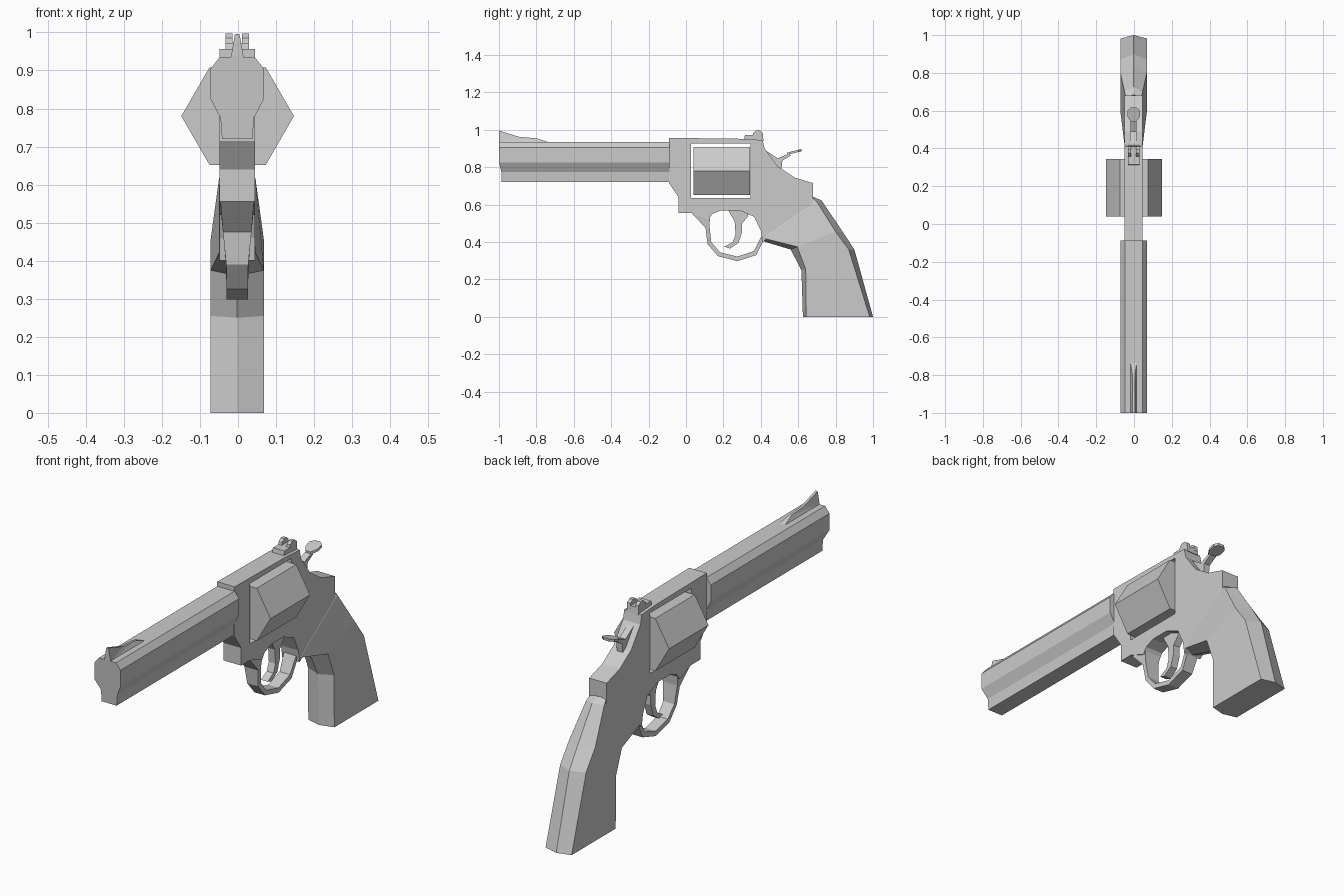
import bpy
import bmesh
from mathutils import Vector

if "Cube" in bpy.data.objects:
    bpy.data.objects.remove(bpy.data.objects["Cube"], do_unlink=True)

GREY = (0.6, 0.6, 0.6, 1)
steel = bpy.data.materials.new("plain grey")
steel.use_nodes = True
steel.diffuse_color = GREY
steel.node_tree.nodes["Principled BSDF"].inputs["Base Color"].default_value = GREY

MID = -0.002  # centre plane of the body


def finish(name, bm):
    bmesh.ops.recalc_face_normals(bm, faces=bm.faces)
    mesh = bpy.data.meshes.new(name)
    bm.to_mesh(mesh)
    bm.free()
    mesh.materials.append(steel)
    obj = bpy.data.objects.new(name, mesh)
    bpy.context.collection.objects.link(obj)
    return obj


def plate(name, outline, half, hole=None, x=MID):
    """Side outline of (y, z) points widened to both sides; half may vary with (y, z)."""
    width = half if callable(half) else lambda y, z: half
    bm = bmesh.new()
    for loop in [outline] + ([hole] if hole else []):
        verts = [bm.verts.new((0, y, z)) for y, z in loop]
        for a, b in zip(verts, verts[1:] + verts[:1]):
            bm.edges.new((a, b))
    bmesh.ops.triangle_fill(bm, use_beauty=True, edges=bm.edges[:], normal=(1, 0, 0))
    near = bm.verts[:]
    out = bmesh.ops.extrude_face_region(bm, geom=bm.faces[:], use_keep_orig=True)
    far = [v for v in out["geom"] if isinstance(v, bmesh.types.BMVert)]
    for side, verts in ((-1, near), (1, far)):
        for v in verts:
            v.co.x = x + side * width(v.co.y, v.co.z)
    return finish(name, bm)


def loft(name, rings):
    bm = bmesh.new()
    rows = [[bm.verts.new(p) for p in ring] for ring in rings]
    for a, b in zip(rows, rows[1:]):
        for i in range(len(a)):
            j = (i + 1) % len(a)
            bm.faces.new((a[i], a[j], b[j], b[i]))
    bm.faces.new(rows[0])
    bm.faces.new(rows[-1])
    return finish(name, bm)


# Frame with the cylinder window
frame = [(-0.09, 0.957), (0.30, 0.952), (0.41, 0.945), (0.42, 0.90), (0.49, 0.805),
         (0.58, 0.745), (0.68, 0.715), (0.68, 0.59), (0.41, 0.40), (0.40, 0.46),
         (0.365, 0.535), (0.285, 0.57), (0.19, 0.57), (0.14, 0.55), (0.12, 0.52),
         (0.03, 0.555), (-0.04, 0.555), (-0.04, 0.64), (-0.09, 0.715)]
window = [(0.028, 0.635), (0.345, 0.635), (0.345, 0.928), (0.028, 0.928)]
plate("frame", frame, 0.047, hole=window)

# Barrel with a narrow underlug
half_section = [(0.046, 0.935), (0.07, 0.905), (0.07, 0.825), (0.044, 0.775), (0.04, 0.72)]
section = half_section + [(-x, z) for x, z in reversed(half_section)]
loft("barrel", [[(MID + x, -1 + (0.013 if z < 0.8 else 0), z) for x, z in section],
                [(MID + x, -0.088, z) for x, z in section]])

# Six-sided cylinder
hexagon = [(0.148, 0.78), (0.074, 0.908), (-0.074, 0.908),
           (-0.148, 0.78), (-0.074, 0.652), (0.074, 0.652)]
loft("cylinder", [[(x - 0.001, y, z) for x, z in hexagon] for y in (0.04, 0.343)])


# Grip, lofted between slanted sections with a ridge at front and back
def grip_ring(half, front_ridge, front_edge, back_edge, back_ridge):
    ring = [(0, front_ridge), (half, front_edge), (half, back_edge),
            (0, back_ridge), (-half, back_edge), (-half, front_edge)]
    return [Vector((MID + x, y, z)) for x, (y, z) in ring]


loft("grip", [
    grip_ring(0.07, (0.625, 0), (0.643, 0), (0.982, 0), (1.0, 0)),
    grip_ring(0.07, (0.617, 0.25), (0.64, 0.255), (0.87, 0.36), (0.90, 0.36)),
    grip_ring(0.07, (0.56, 0.36), (0.595, 0.375), (0.80, 0.455), (0.838, 0.455)),
    grip_ring(0.048, (0.41, 0.405), (0.415, 0.42), (0.70, 0.615), (0.725, 0.622)),
    grip_ring(0.04, (0.43, 0.43), (0.43, 0.44), (0.67, 0.64), (0.685, 0.64)),
])

# Trigger guard, narrowing towards the bottom
guard = [(0.03, 0.555), (0.105, 0.475), (0.115, 0.39), (0.17, 0.325), (0.275, 0.298),
         (0.375, 0.33), (0.418, 0.415), (0.402, 0.43), (0.363, 0.352), (0.275, 0.322),
         (0.182, 0.345), (0.135, 0.40), (0.125, 0.49), (0.13, 0.54)]
plate("trigger_guard", guard, lambda y, z: 0.028 + 0.016 * min(1, max(0, (z - 0.38) / 0.16)))

# Trigger
trigger = [(0.22, 0.58), (0.26, 0.51), (0.265, 0.44), (0.25, 0.40), (0.205, 0.375),
           (0.235, 0.365), (0.28, 0.395), (0.30, 0.455), (0.30, 0.50), (0.33, 0.535),
           (0.34, 0.58)]
plate("trigger", trigger, 0.018)

# Hammer with a widened thumb spur
hammer = [(0.41, 0.90), (0.49, 0.848), (0.55, 0.872), (0.56, 0.862), (0.515, 0.835),
          (0.51, 0.785), (0.44, 0.81)]
plate("hammer", hammer, 0.016)
spur = [(-0.014, 0.54), (-0.033, 0.57), (-0.033, 0.60), (-0.016, 0.617),
        (0.016, 0.617), (0.033, 0.60), (0.033, 0.57), (0.014, 0.54)]
loft("hammer_spur", [[(MID + x, y, 0.728 + 0.255 * y + lift) for x, y in spur]
                     for lift in (0, 0.012)])

# Sights
front_sight = [(-1, 0.933), (-1, 0.996), (-0.89, 0.962), (-0.80, 0.955), (-0.73, 0.933)]
plate("front_sight", front_sight, lambda y, z: 0.017 if z < 0.94 else 0.006)
rear_base = [(0.31, 0.945), (0.315, 0.972), (0.41, 0.972), (0.415, 0.94)]
plate("rear_sight_base", rear_base, 0.031)
rear_ear = [(0.355, 0.96), (0.36, 0.985), (0.375, 0.997), (0.395, 0.997),
            (0.41, 0.985), (0.413, 0.96)]
for side, label in ((1, "left"), (-1, "right")):
    plate("rear_sight_ear_" + label, rear_ear, 0.009, x=MID + side * 0.022)
